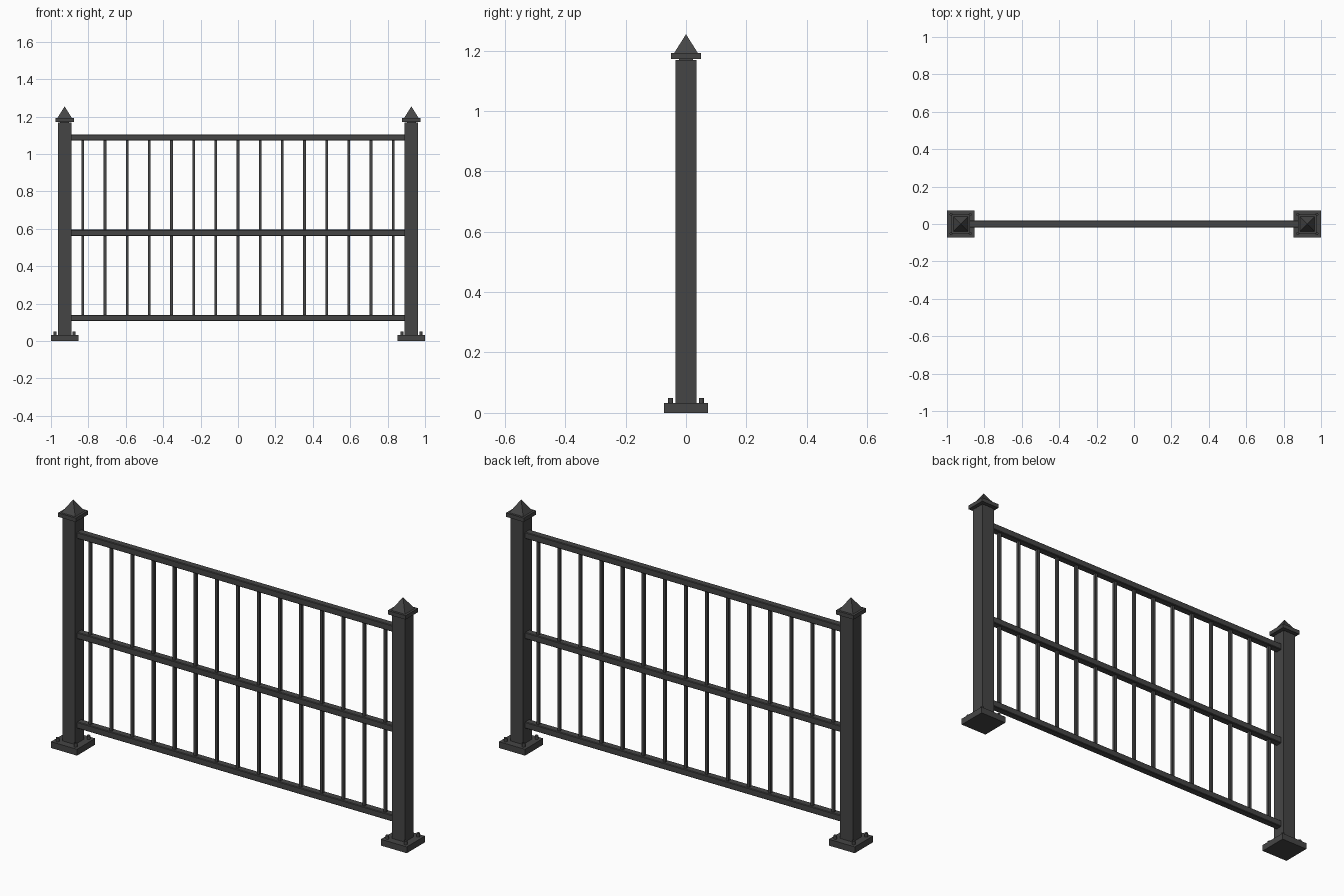
import bpy, bmesh

if "Cube" in bpy.data.objects:
    bpy.data.objects.remove(bpy.data.objects["Cube"])

# Single dark metal colour
metal = bpy.data.materials.new("charcoal_metal")
metal.diffuse_color = (0.06, 0.06, 0.06, 1)
metal.use_nodes = True
metal.node_tree.nodes["Principled BSDF"].inputs["Base Color"].default_value = metal.diffuse_color


def finish(name, bm):
    bmesh.ops.recalc_face_normals(bm, faces=bm.faces)
    me = bpy.data.meshes.new(name)
    bm.to_mesh(me)
    bm.free()
    me.materials.append(metal)
    ob = bpy.data.objects.new(name, me)
    bpy.context.collection.objects.link(ob)
    return ob


def box(name, x, y, z, bevel=0):
    """Box from (min, max) ranges on each axis."""
    bm = bmesh.new()
    bmesh.ops.create_cube(bm, size=1)
    for v in bm.verts:
        for i, (lo, hi) in enumerate((x, y, z)):
            v.co[i] = hi if v.co[i] > 0 else lo
    if bevel:
        long_edges = [e for e in bm.edges
                      if abs(e.verts[0].co.x - e.verts[1].co.x) > 0.1]
        bmesh.ops.bevel(bm, geom=long_edges, offset=bevel, segments=1,
                        affect='EDGES')
    return finish(name, bm)


def square(name, cx, half, z0, z1):
    return box(name, (cx - half, cx + half), (-half, half), (z0, z1))


def cylinder(name, cx, cy, r, z0, z1, sides=12):
    bm = bmesh.new()
    bmesh.ops.create_cone(bm, cap_ends=True, segments=sides, radius1=r,
                          radius2=r, depth=z1 - z0)
    bmesh.ops.translate(bm, verts=bm.verts, vec=(cx, cy, (z0 + z1) / 2))
    return finish(name, bm)


def pyramid(name, cx, half, z0, z1):
    bm = bmesh.new()
    base = [bm.verts.new((cx + sx * half, sy * half, z0))
            for sx, sy in ((-1, -1), (1, -1), (1, 1), (-1, 1))]
    tip = bm.verts.new((cx, 0, z1))
    bm.faces.new(base[::-1])
    for i in range(4):
        bm.faces.new((base[i], base[(i + 1) % 4], tip))
    return finish(name, bm)


# Posts with base plate, bolts and pointed cap
for side, cx in (("left", -0.927), ("right", 0.927)):
    square(side + "_base_plate", cx, 0.073, 0, 0.032)
    square(side + "_post", cx, 0.0355, 0.032, 1.168)
    square(side + "_cap_neck", cx, 0.024, 1.168, 1.172)
    square(side + "_cap_slab", cx, 0.05, 1.172, 1.192)
    pyramid(side + "_cap_point", cx, 0.039, 1.192, 1.254)
    for sx in (-1, 1):
        for sy in (-1, 1):
            cylinder(side + "_bolt", cx + sx * 0.051, sy * 0.051,
                     0.008, 0.032, 0.05)

# Horizontal rails
for name, z0, z1 in (("bottom_rail", 0.107, 0.140),
                     ("middle_rail", 0.562, 0.595),
                     ("top_rail", 1.071, 1.104)):
    box(name, (-0.8915, 0.8915), (-0.018, 0.018), (z0, z1), bevel=0.003)

# Thin vertical balusters
for i in range(15):
    x = (i - 7) * 0.1185
    box("baluster", (x - 0.007, x + 0.007), (-0.007, 0.007), (0.125, 1.085))
